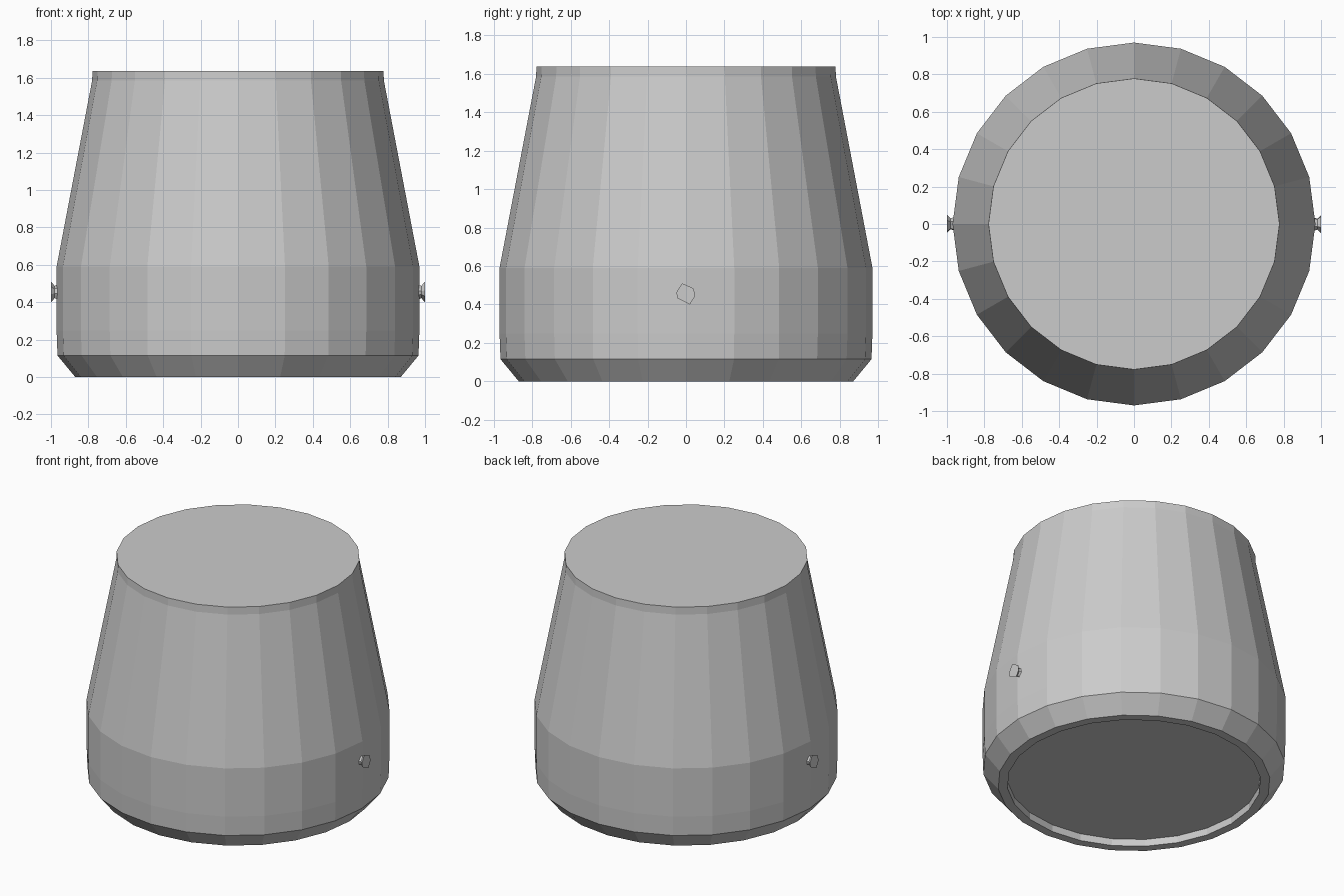
import bpy, bmesh
from math import sin, cos, pi

if "Cube" in bpy.data.objects:
    bpy.data.objects.remove(bpy.data.objects["Cube"])

SIDES = 24


def finish(name, bm):
    bmesh.ops.recalc_face_normals(bm, faces=bm.faces)
    mesh = bpy.data.meshes.new(name)
    bm.to_mesh(mesh)
    bm.free()
    obj = bpy.data.objects.new(name, mesh)
    bpy.context.collection.objects.link(obj)
    return obj


def loft(name, rings):
    """Skin a list of equal point rings and cap both ends."""
    bm = bmesh.new()
    loops = [[bm.verts.new(p) for p in ring] for ring in rings]
    n = len(loops[0])
    for a, b in zip(loops, loops[1:]):
        for i in range(n):
            j = (i + 1) % n
            bm.faces.new((a[i], a[j], b[j], b[i]))
    bm.faces.new(loops[0])
    bm.faces.new(loops[-1])
    return finish(name, bm)


def circle(r, z):
    return [(r * cos(2 * pi * i / SIDES), r * sin(2 * pi * i / SIDES), z)
            for i in range(SIDES)]


# Tapered body: recessed underside, foot ring, chamfer, belly, neck, lid
profile = [(0.81, 0.05), (0.81, 0.0), (0.87, 0.0), (0.965, 0.115),
           (0.97, 0.25), (0.97, 0.59), (0.78, 1.585), (0.778, 1.637)]
loft("body", [circle(r, z) for r, z in profile])

# Small faceted side studs, pinched behind an irregular hexagonal face
outline = [(-0.05, 0.008), (-0.02, 0.055), (0.04, 0.028),
           (0.047, -0.012), (0.02, -0.055), (-0.045, -0.022)]
for name, s in (("right_stud", 1), ("left_stud", -1)):
    rings = [[(s * x, s * y * k, 0.455 + z * k) for y, z in outline]
             for x, k in ((0.955, 0.8), (0.98, 0.6), (1.0, 1.0))]
    loft(name, rings)
